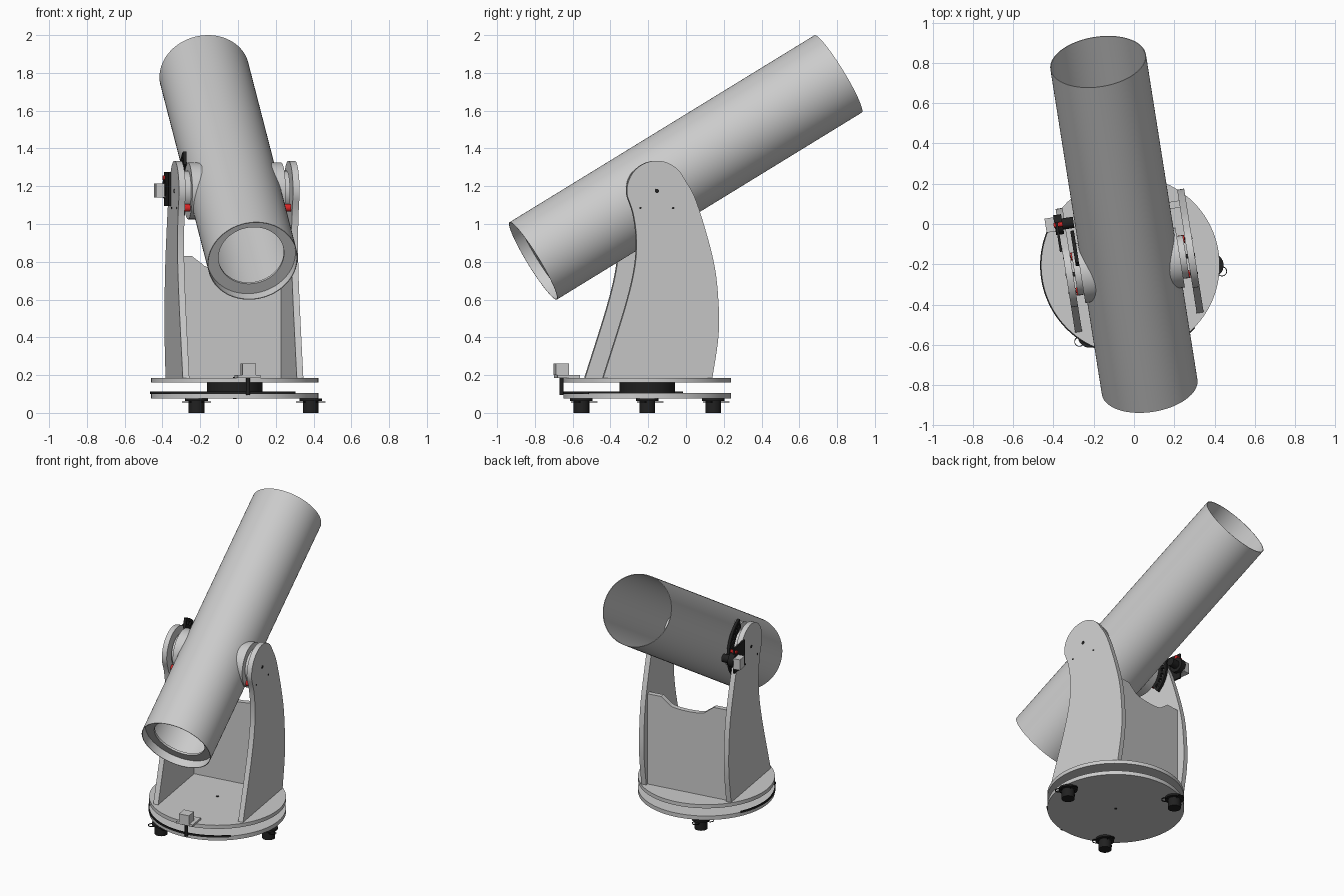
import bpy, bmesh
from math import radians, sin, cos, pi
from mathutils import Matrix, Vector

if "Cube" in bpy.data.objects:
    bpy.data.objects.remove(bpy.data.objects["Cube"])

T = Matrix.Translation
def R(deg, axis):
    return Matrix.Rotation(radians(deg), 4, axis)

BASE = T((-0.018, -0.205, 0))          # centre of the ground board
MOUNT = BASE @ R(9, 'Z')               # turned rocker box
PIVOT = MOUNT @ T((0, 0, 1.175))       # altitude axis
TUBE = PIVOT @ R(31.2 - 90, 'X')       # optical axis = local z

def material(name, col):
    m = bpy.data.materials.new(name)
    m.diffuse_color = (*col, 1)
    m.use_nodes = True
    m.node_tree.nodes["Principled BSDF"].inputs["Base Color"].default_value = m.diffuse_color
    return m
BLACK = material("black_plastic", (0.015, 0.015, 0.015))
RED = material("red_plastic", (0.7, 0.02, 0.02))

def finish(name, bm, M, mat=None):
    bm.transform(M)
    bmesh.ops.recalc_face_normals(bm, faces=bm.faces)
    me = bpy.data.meshes.new(name)
    bm.to_mesh(me)
    bm.free()
    ob = bpy.data.objects.new(name, me)
    bpy.context.collection.objects.link(ob)
    if mat:
        me.materials.append(mat)
    return ob

def cyl(name, r, z0, z1, M, mat=None, n=48):
    bm = bmesh.new()
    bmesh.ops.create_cone(bm, cap_ends=True, segments=n, radius1=r, radius2=r, depth=z1 - z0)
    return finish(name, bm, M @ T((0, 0, (z0 + z1) / 2)), mat)

def box(name, lo, hi, M, mat=None):
    lo, hi = Vector(lo), Vector(hi)
    bm = bmesh.new()
    bmesh.ops.create_cube(bm, size=1)
    return finish(name, bm, M @ T((lo + hi) / 2) @ Matrix.Diagonal((*(hi - lo), 1)), mat)

def prism(name, pts, d0, d1, M, mat=None):
    """Outline in local xy, extruded along local z."""
    bm = bmesh.new()
    f = bm.faces.new([bm.verts.new((x, y, d0)) for x, y in pts])
    ext = bmesh.ops.extrude_face_region(bm, geom=[f])['geom']
    bmesh.ops.translate(bm, vec=(0, 0, d1 - d0),
                        verts=[v for v in ext if isinstance(v, bmesh.types.BMVert)])
    return finish(name, bm, M, mat)

def band(name, r0, r1, z0, z1, M, mat=None, a0=0, a1=360, n=64):
    """Rectangular section swept around local z, full or partial."""
    full = a1 - a0 == 360
    bm = bmesh.new()
    rows = []
    for i in range(n if full else n + 1):
        a = radians(a0 + (a1 - a0) * i / n)
        rows.append([bm.verts.new((r * cos(a), r * sin(a), z))
                     for r, z in ((r0, z0), (r1, z0), (r1, z1), (r0, z1))])
    for i in range(n):
        p, q = rows[i], rows[(i + 1) % len(rows)]
        for k in range(4):
            bm.faces.new((p[k], p[(k + 1) % 4], q[(k + 1) % 4], q[k]))
    if not full:
        bm.faces.new(rows[0])
        bm.faces.new(rows[-1])
    return finish(name, bm, M, mat)

def spline(pts, steps=6):
    """Smooth curve through the points."""
    P = [Vector(p) for p in pts]
    P = [2 * P[0] - P[1]] + P + [2 * P[-1] - P[-2]]
    out = []
    for a, b, c, d in zip(P, P[1:], P[2:], P[3:]):
        for i in range(steps):
            t = i / steps
            out.append(0.5 * (2 * b + (c - a) * t + (2 * a - 5 * b + 4 * c - d) * t * t
                              + (3 * b - a - 3 * c + d) * t ** 3))
    return out + [P[-2]]

# Local xy -> world yz, local z -> world x
SIDE = Matrix(((0, 0, 1, 0), (1, 0, 0, 0), (0, 1, 0, 0), (0, 0, 0, 1)))
# Local xy -> world xz, local z -> world -y
FRONT = R(90, 'X')

# Ground board, turntable and central bearing
cyl("ground_board", 0.443, 0.077, 0.105, BASE, n=96)
cyl("azimuth_bearing", 0.147, 0.105, 0.16, BASE, BLACK)
cyl("turntable", 0.443, 0.16, 0.186, BASE, n=96)
cyl("centre_bolt", 0.009, 0.074, 0.189, BASE, BLACK, 16)
band("azimuth_rack", 0.44, 0.448, 0.1, 0.113, BASE, BLACK, 155, 316)

# Levelling feet with wire loops
for i in range(3):
    F = BASE @ R(120 * i, 'Z') @ T((0.403, 0, 0))
    cyl("foot", 0.042, 0, 0.062, F, BLACK, 32)
    cyl("foot_collar", 0.06, 0.064, 0.077, F, BLACK, 32)
    for k in range(3):
        L = F @ R(-30 + 120 * k, 'Z') @ T((0.06, 0, 0))
        band("foot_loop", 0.021, 0.025, 0.055, 0.06, L, BLACK, n=24)

# Side panels: rounded top, swept edges
top = [(0.16 * cos(radians(a)), 1.175 + 0.16 * sin(radians(a))) for a in range(30, 191, 8)]
rear = spline([(0.298, 0.185), (0.33, 0.4), (0.331, 0.58), (0.303, 0.81),
               (0.212, 1.12), top[0]])
front = spline([top[-1], (-0.125, 1.05), (-0.109, 0.92), (-0.118, 0.77),
                (-0.168, 0.56), (-0.287, 0.185)])
outline = rear[:-1] + top + front[1:]
for s, side in ((1, "right"), (-1, "left")):
    prism(side + "_panel", outline, s * 0.288, s * 0.323, MOUNT @ SIDE)
    P = PIVOT @ R(90 * s, 'Y')         # local z points outward
    S = PIVOT @ Matrix.Diagonal((s, 1, 1, 1))
    # Altitude bearing: flange against the tube, hub riding on rollers
    cyl(side + "_bearing_flange", 0.15, 0.15, 0.25, P)
    cyl(side + "_bearing_hub", 0.107, 0.25, 0.28, P)
    cyl(side + "_pivot_bolt", 0.011, 0.27, 0.325, P, BLACK, 16)
    for y in (-0.088, 0.088):
        Q = S @ T((0, y, -0.09)) @ R(90, 'Y')
        cyl(side + "_roller", 0.02, 0.254, 0.286, Q, RED, 20)
        cyl(side + "_roller_bolt", 0.006, 0.286, 0.325, Q, BLACK, 12)

# Rear board with a scooped top
scoop = [(0.13 * cos(a), 0.785 - 0.022 * sin(a)) for a in [pi * i / 12 for i in range(13)]]
board = [(-0.288, 0.186), (0.288, 0.186), (0.288, 0.83), (0.19, 0.83)] + scoop \
    + [(-0.19, 0.83), (-0.288, 0.83)]
prism("rear_board", board, -0.28, -0.245, MOUNT @ FRONT)

# Optical tube, open at the top, mirror ring recessed at the bottom
band("tube", 0.236, 0.24, -0.715, 1.196, TUBE, n=96)
band("mirror_ring", 0.175, 0.237, -0.66, -0.645, TUBE, n=96)

# Altitude rack: slotted arc on the left bearing
A = PIVOT @ SIDE
band("altitude_rack_outer", 0.195, 0.215, -0.268, -0.25, A, BLACK, -50, 75, 40)
band("altitude_rack_inner", 0.145, 0.172, -0.268, -0.25, A, BLACK, -50, 75, 40)
for i in range(11):
    a = -50 + 12 * i
    band("altitude_rack_rib", 0.17, 0.197, -0.268, -0.25, A, BLACK, a, a + 5, 2)

# Altitude drive behind the left panel
box("altitude_bracket", (-0.335, 0.12, -0.08), (-0.323, 0.27, 0.1), PIVOT, BLACK)
D = PIVOT @ T((0, 0.255, 0.01)) @ R(-90, 'Y')
cyl("altitude_gear", 0.05, 0.3, 0.34, D, BLACK, 24)
cyl("altitude_pinion", 0.028, 0.245, 0.3, D, BLACK, 16)
box("altitude_motor", (-0.385, 0.225, -0.035), (-0.335, 0.295, 0.04), PIVOT)
cyl("altitude_button", 0.012, 0.3, 0.345, D @ T((0.06, 0, 0)), RED, 12)

# Azimuth drive at the front of the turntable
box("azimuth_motor_plate", (-0.06, -0.49, 0.186), (0.06, -0.37, 0.2), MOUNT)
box("azimuth_motor", (-0.036, -0.496, 0.2), (0.036, -0.424, 0.262), MOUNT)
cyl("azimuth_pinion", 0.011, 0.095, 0.19, MOUNT @ T((0, -0.459, 0)), BLACK, 16)

# Smooth rounds, keep edges crisp
obs = list(bpy.context.collection.objects)
for o in obs:
    o.select_set(True)
bpy.context.view_layer.objects.active = obs[0]
bpy.ops.object.shade_smooth_by_angle(angle=radians(30))
